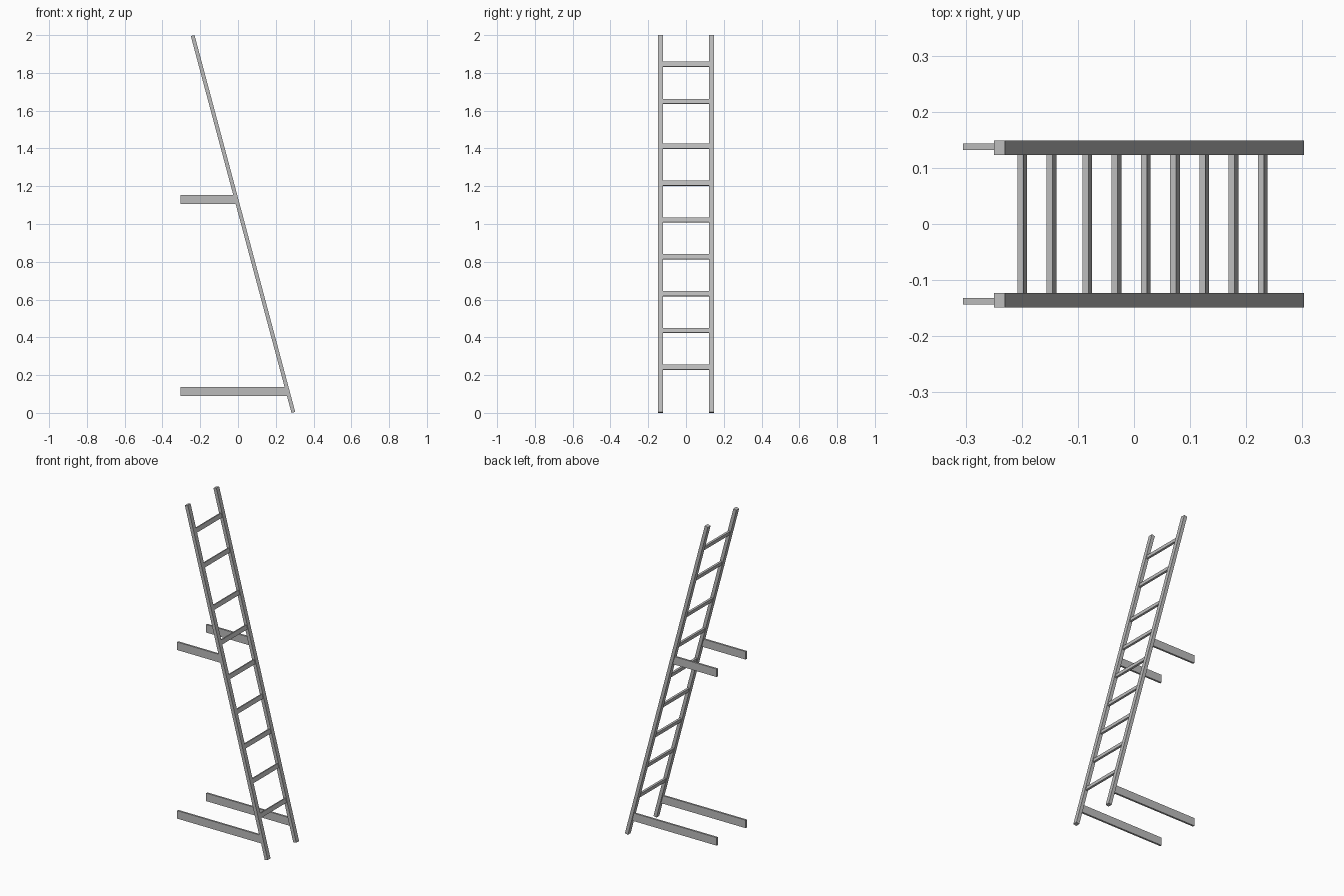
import bpy
import math
from mathutils import Vector

cube = bpy.data.objects.get("Cube")
if cube:
    bpy.data.objects.remove(cube, do_unlink=True)

# Single painted-steel colour
steel = bpy.data.materials.new("grey_steel")
steel.use_nodes = True
COLOUR = (0.5, 0.5, 0.5, 1.0)
steel.diffuse_color = COLOUR
steel.node_tree.nodes["Principled BSDF"].inputs["Base Color"].default_value = COLOUR

# Centre line of the leaning rails, in the xz plane
FOOT = Vector((0.293, 0.0, 0.0026))
HEAD = Vector((-0.24, 0.0, 1.9974))
AXIS = HEAD - FOOT
LEAN = math.atan2(AXIS.x, AXIS.z)


def rail_point(z, y=0.0):
    """Point on the leaning centre line at height z."""
    p = FOOT + AXIS * ((z - FOOT.z) / AXIS.z)
    return Vector((p.x, y, z))


def box(name, centre, size, lean=0.0):
    bpy.ops.mesh.primitive_cube_add(size=1, location=centre, rotation=(0, lean, 0))
    obj = bpy.context.object
    obj.name = name
    obj.scale = size
    bpy.ops.object.transform_apply(location=False, rotation=False, scale=True)
    obj.data.materials.append(steel)
    return obj


for side, sign in (("right", -1), ("left", 1)):
    # Long side rails with square-cut ends
    middle = (FOOT + HEAD) / 2
    middle.y = sign * 0.136
    box(f"{side}_rail", middle, (0.0203, 0.0265, AXIS.length), LEAN)

    # Flat horizontal wall brackets reaching back from each rail
    for level, z in (("upper", 1.13), ("lower", 0.114)):
        back, front = -0.305, rail_point(z).x
        box(f"{side}_{level}_bracket", ((back + front) / 2, sign * 0.138, z),
            (front - back, 0.0115, 0.048))

# Rungs: seven evenly spaced, then a wider gap before the top two
heights = [0.241 + 0.195 * i for i in range(7)] + [1.649, 1.845]
for i, z in enumerate(heights, 1):
    box(f"rung_{i}", rail_point(z), (0.011, 0.25, 0.026), LEAN)
